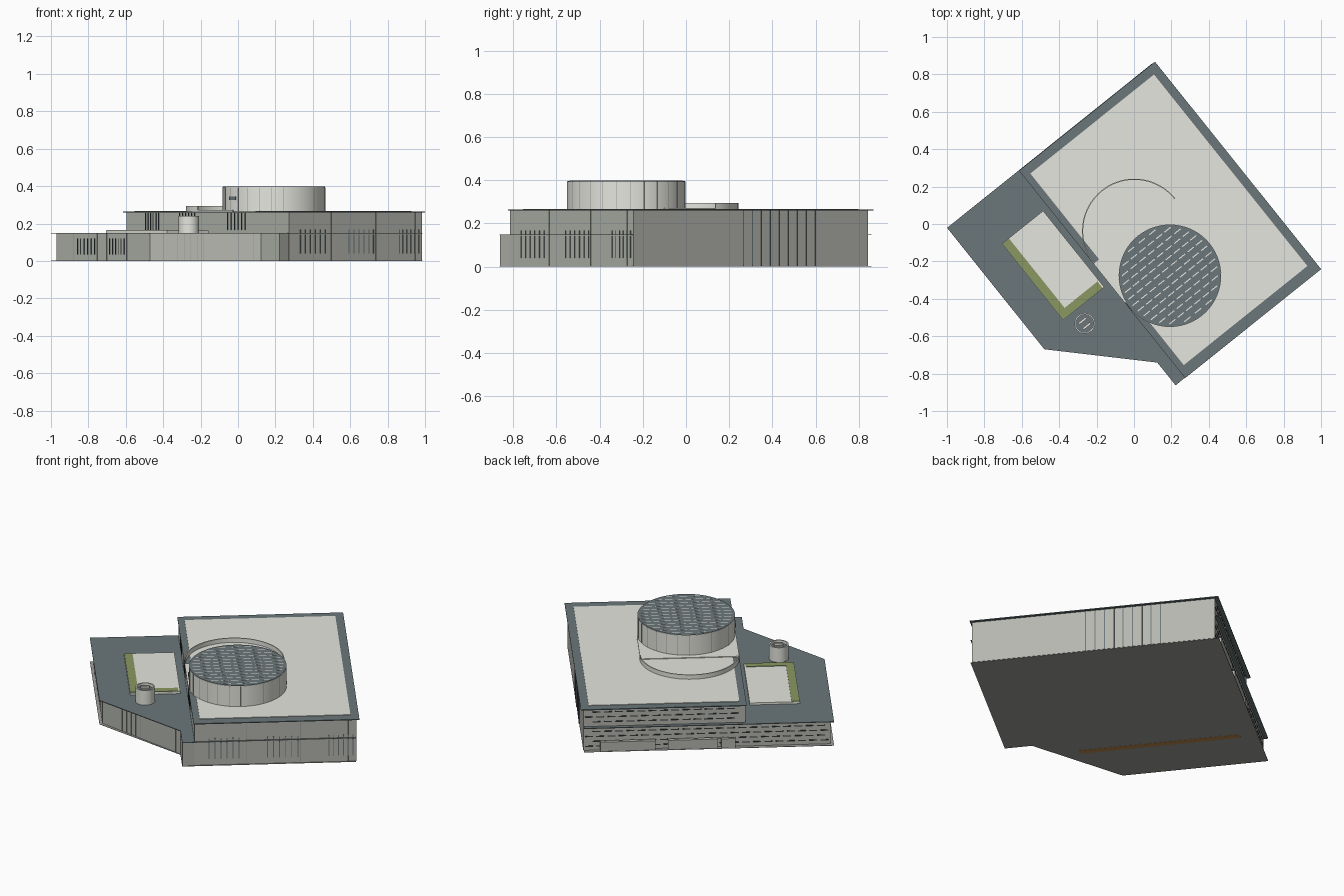
import bpy, bmesh, math
from mathutils import Matrix, Vector

if "Cube" in bpy.data.objects:
    bpy.data.objects.remove(bpy.data.objects["Cube"])

TURN = math.radians(-51.3)  # the whole building stands turned on the site


def material(name, rgb):
    lin = [((c / 255 + 0.055) / 1.055) ** 2.4 for c in rgb] + [1]
    m = bpy.data.materials.new(name)
    m.use_nodes = True
    m.diffuse_color = lin
    m.node_tree.nodes["Principled BSDF"].inputs["Base Color"].default_value = lin
    return m


SLATE = material("slate roof", (107, 119, 122))
LIGHT = material("pale concrete", (230, 230, 223))
WALL = material("grey wall", (180, 182, 174))
GREEN = material("planting green", (138, 152, 98))
DARK = material("dark glass", (55, 61, 63))
BASE = material("grey base", (158, 158, 156))
BROWN = material("brown strip", (186, 136, 80))


def finish(name, bm, mat, smooth=False):
    bmesh.ops.recalc_face_normals(bm, faces=bm.faces)
    me = bpy.data.meshes.new(name)
    bm.to_mesh(me)
    bm.free()
    me.materials.append(mat)
    ob = bpy.data.objects.new(name, me)
    ob.rotation_euler.z = TURN
    bpy.context.collection.objects.link(ob)
    if smooth:
        bpy.ops.object.select_all(action='DESELECT')
        ob.select_set(True)
        bpy.context.view_layer.objects.active = ob
        bpy.ops.object.shade_smooth_by_angle(angle=math.radians(30))
    return ob


def prism(name, pts, z0, z1, mat, smooth=False):
    bm = bmesh.new()
    face = bm.faces.new([bm.verts.new((x, y, z0)) for x, y in pts])
    top = bmesh.ops.extrude_face_region(bm, geom=[face])["geom"]
    verts = [g for g in top if isinstance(g, bmesh.types.BMVert)]
    bmesh.ops.translate(bm, verts=verts, vec=(0, 0, z1 - z0))
    return finish(name, bm, mat, smooth)


def rect(u0, u1, v0, v1):
    return [(u0, v0), (u1, v0), (u1, v1), (u0, v1)]


def arc(c, r, a0, a1, n):
    return [(c[0] + r * math.cos(a0 + (a1 - a0) * i / n),
             c[1] + r * math.sin(a0 + (a1 - a0) * i / n)) for i in range(n + 1)]


def circle(c, r, n=64):
    return arc(c, r, 0, 2 * math.pi, n)[:-1]


def add_box(bm, centre, size, angle=0):
    mat = (Matrix.Translation(centre) @ Matrix.Rotation(angle, 4, 'Z')
           @ Matrix.Diagonal((*size, 1)))
    bmesh.ops.create_cube(bm, size=1, matrix=mat)


def marks(name, p, q, items, mat):
    """Thin plates on the wall line p-q; items are (distance, width, z0, z1)."""
    bm = bmesh.new()
    p, q = Vector(p), Vector(q)
    d = (q - p).normalized()
    for s, w, z0, z1 in items:
        c = p + d * s
        add_box(bm, (c.x, c.y, (z0 + z1) / 2), (w, 0.005, z1 - z0), math.atan2(d.y, d.x))
    return finish(name, bm, mat)


def slits(groups, z0, z1, n=6, w=0.005):
    return [(a + (b - a) * i / (n - 1), w, z0, z1) for a, b in groups for i in range(n)]


# Floor and roof plates sharing one outline
outline = [(-0.609, -0.793), (0.223, -0.793), (0.656, -0.366), (0.812, -0.366),
           (0.812, 0.612), (-0.609, 0.612)]
prism("floor_plate", outline, 0.001, 0.003, BASE)
prism("floor_brown_strip", rect(-0.51, 0.41, -0.505, -0.467), 0, 0.001, BROWN)
prism("lower_roof", outline, 0.146, 0.15, SLATE)

# Walls
prism("lower_walls", [(-0.585, -0.775), (0.215, -0.775), (0.65, -0.364), (0.811, -0.364),
                      (0.8, -0.28), (-0.585, -0.28)], 0.003, 0.146, WALL)
prism("main_walls", rect(-0.585, 0.805, -0.296, 0.615), 0.003, 0.26, WALL)

# Upper roof with pale centre panel
prism("upper_roof", rect(-0.607, 0.814, -0.302, 0.63), 0.26, 0.265, SLATE)
prism("upper_roof_panel", rect(-0.557, 0.755, -0.264, 0.583), 0.265, 0.268, LIGHT)
prism("roof_link_panel", rect(0.031, 0.33, -0.302, 0.255), 0.265, 0.272, LIGHT)

# Half-round upstand on the roof
half = (0.031, -0.022)
q1, q3 = math.pi / 2, 3 * math.pi / 2
prism("half_round_upstand", arc(half, 0.28, q1, q3, 40) + arc(half, 0.274, q3, q1, 40),
      0.265, 0.295, LIGHT, True)

# Large roof drum with striped top
drum = (0.336, -0.023)
R = 0.274
prism("roof_drum", circle(drum, R), 0.265, 0.395, LIGHT, True)
prism("roof_drum_top", circle(drum, R - 0.002), 0.395, 0.397, SLATE)
bm = bmesh.new()
for i in range(-6, 7):
    x = i * 0.04
    run = 2 * math.sqrt((R - 0.01) ** 2 - x * x)
    n = max(2, int(run / 0.055))
    for j in range(n):
        y = -run / 2 + run * (j + 0.5) / n
        add_box(bm, (drum[0] + x, drum[1] + y, 0.3972), (0.006, 0.042, 0.001))
finish("drum_top_stripes", bm, LIGHT)
bm = bmesh.new()
for i in range(26):
    a = 2 * math.pi * i / 26
    add_box(bm, (drum[0] + R * math.cos(a), drum[1] + R * math.sin(a), 0.33),
            (0.002, 0.002, 0.127), a)
finish("drum_seams", bm, BASE)
a = math.radians(-92)
bm = bmesh.new()
add_box(bm, (drum[0] + R * math.cos(a), drum[1] + R * math.sin(a), 0.335),
        (0.007, 0.056, 0.02), a)
finish("drum_window", bm, SLATE)

# Small round shaft on the lower roof
shaft = (0.25, -0.538)
bm = bmesh.new()
rings = [[bm.verts.new((x, y, z)) for x, y in circle(shaft, r, 32)]
         for r, z in ((0.055, 0.15), (0.055, 0.24), (0.047, 0.24), (0.047, 0.22))]
for lo, hi in zip(rings, rings[1:]):
    for i in range(32):
        j = (i + 1) % 32
        bm.faces.new((lo[i], lo[j], hi[j], hi[i]))
finish("shaft", bm, LIGHT, True)
prism("shaft_cap", circle(shaft, 0.048, 32), 0.218, 0.222, SLATE)
for k in (-0.018, 0.018):
    prism("shaft_vent", rect(shaft[0] + k - 0.006, shaft[0] + k + 0.006,
                             shaft[1] - 0.025, shaft[1] + 0.025), 0.222, 0.236, LIGHT)

# Terrace with planting on two sides
prism("terrace", rect(-0.359, 0.164, -0.617, -0.335), 0.15, 0.163, LIGHT)
prism("planting_long", rect(-0.357, 0.162, -0.615, -0.57), 0.163, 0.166, GREEN)
prism("planting_short", rect(0.118, 0.162, -0.57, -0.345), 0.163, 0.166, GREEN)

# Slit windows and seams on the end wall
end_a, end_b = (0.805, -0.296), (0.805, 0.615)
end_groups = [(0.08, 0.25), (0.41, 0.58), (0.755, 0.89)]
marks("end_wall_slits", end_a, end_b,
      slits(end_groups, 0.04, 0.142) + slits(end_groups, 0.15, 0.168), SLATE)
marks("end_wall_seams", end_a, end_b,
      [(s, 0.003, 0.003, 0.26) for s in (0.29, 0.595, 0.865)], BASE)

# Slit windows on the low wall and the set-back upper wall
low_a, low_b = (-0.585, -0.775), (0.215, -0.775)
marks("low_wall_slits", low_a, low_b, slits([(0.18, 0.325), (0.455, 0.58)], 0.035, 0.12), DARK)
marks("low_wall_seams", low_a, low_b,
      [(s, 0.003, 0.003, 0.146) for s in (0.15, 0.35, 0.43, 0.6)], BASE)
marks("upper_wall_slits", (-0.585, -0.296), (0.805, -0.296),
      slits([(0.165, 0.275), (0.455, 0.585), (0.865, 1.015)], 0.165, 0.255), DARK)
marks("slanted_wall_seams", (0.215, -0.775), (0.65, -0.364),
      [(0.15 + 0.035 * i, 0.002, 0.003, 0.146) for i in range(5)]
      + [(0.6 - 0.04, 0.002, 0.003, 0.146)], BASE)

# Tall narrow strips on the long side wall
marks("side_wall_strips", (-0.585, 0.615), (0.805, 0.615),
      [(0.31 + 0.0535 * i, 0.005, 0.003, 0.26) for i in range(9)], SLATE)

# Staggered louvre rows and a low plinth on the back wall
louvres = []
for row in range(8):
    z = 0.025 + 0.03 * row
    for k in range(22):
        s = 0.035 + 0.063 * k + 0.02 * (row % 2)
        if (z < 0.13 or s > 0.52) and s < 1.37 and abs(z - 0.146) > 0.01:
            louvres.append((s, 0.045, z, z + 0.006))
marks("back_wall_louvres", (-0.585, -0.775), (-0.585, 0.615), louvres, DARK)
for v0, v1 in ((-0.24, -0.16), (-0.14, 0.14), (0.21, 0.52)):
    prism("back_plinth", rect(-0.605, -0.58, v0, v1), 0.003, 0.06, WALL)
